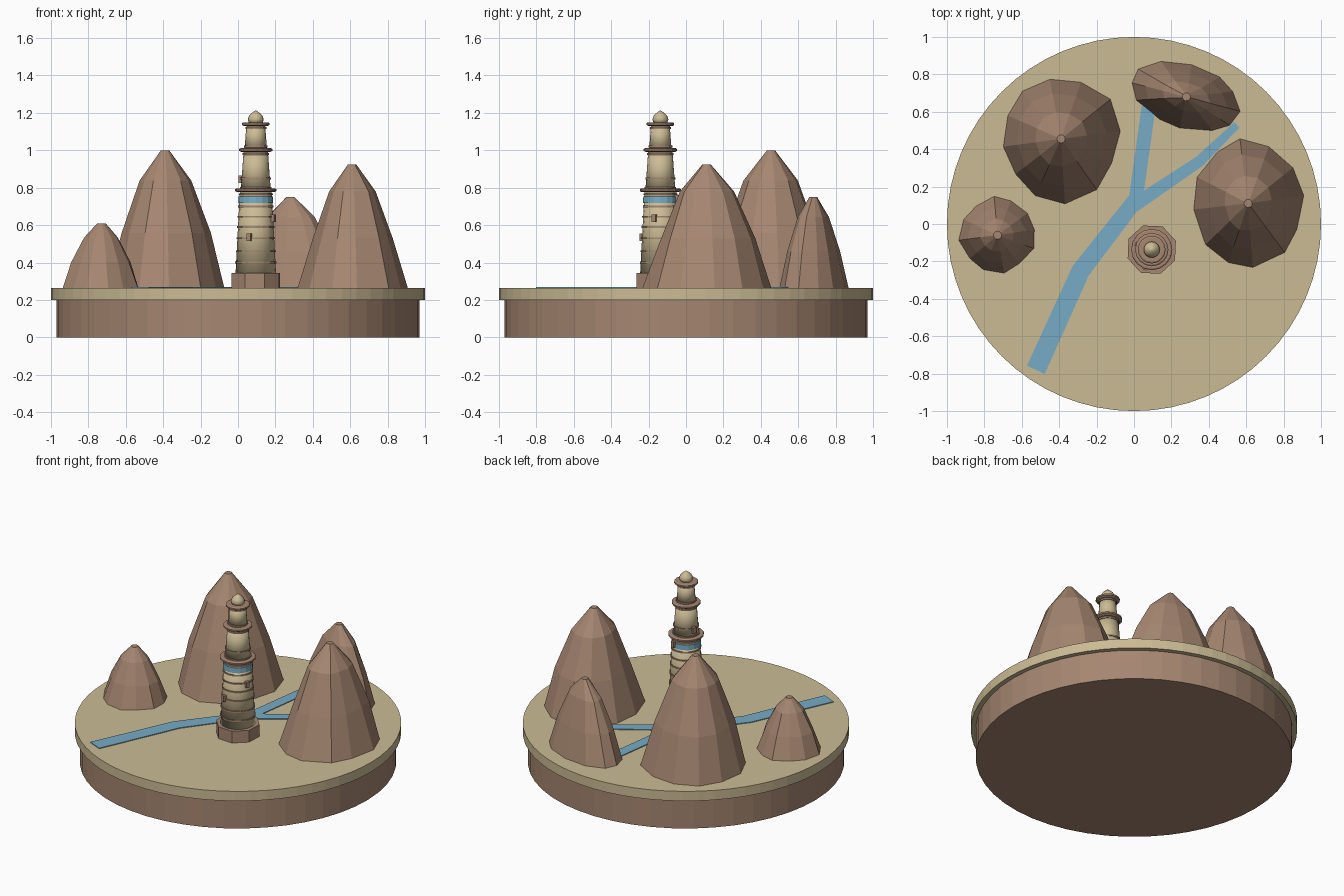
import bpy, bmesh, math, random
from mathutils import Vector

if "Cube" in bpy.data.objects:
    bpy.data.objects.remove(bpy.data.objects["Cube"])


def material(name, rgb):
    m = bpy.data.materials.new(name)
    m.use_nodes = True
    m.diffuse_color = (*rgb, 1)
    m.node_tree.nodes["Principled BSDF"].inputs["Base Color"].default_value = (*rgb, 1)
    return m


SAND = material("sand", (0.60, 0.50, 0.30))
BROWN = material("brown rock", (0.38, 0.24, 0.165))
BLUE = material("water blue", (0.18, 0.41, 0.56))


def finish(name, bm, mat, smooth=False):
    bmesh.ops.recalc_face_normals(bm, faces=bm.faces)
    mesh = bpy.data.meshes.new(name)
    bm.to_mesh(mesh)
    bm.free()
    mesh.materials.append(mat)
    for p in mesh.polygons:
        p.use_smooth = smooth
    ob = bpy.data.objects.new(name, mesh)
    bpy.context.collection.objects.link(ob)
    return ob


def loft(name, rings, mat, smooth=False):
    """Skin a closed solid through a list of rings of points."""
    bm = bmesh.new()
    loops = [[bm.verts.new(p) for p in ring] for ring in rings]
    n = len(loops[0])
    for low, high in zip(loops, loops[1:]):
        for i in range(n):
            j = (i + 1) % n
            bm.faces.new((low[i], low[j], high[j], high[i]))
    bm.faces.new(loops[0])
    bm.faces.new(loops[-1])
    return finish(name, bm, mat, smooth)


def lathe(name, centre, profile, mat, sides=24, smooth=False, turn=0.0):
    """Revolve (radius, height) pairs about a vertical axis."""
    x, y = centre
    angles = [turn + math.tau * i / sides for i in range(sides)]
    rings = [[(x + r * math.cos(a), y + r * math.sin(a), z) for a in angles]
             for r, z in profile]
    return loft(name, rings, mat, smooth)


# Round base
GROUND = 0.265
lathe("base_drum", (0, 0), [(0.97, 0), (0.97, 0.2)], BROWN, 48)
lathe("ground_disc", (0, 0), [(1, 0.2), (1, GROUND)], SAND, 64)


# Faceted mountains
def mountain(name, centre, rx, ry, top, turn=0.0, seed=1):
    rng = random.Random(seed)
    sides = 12
    spread = [rng.uniform(0.96, 1.04) for _ in range(sides)]
    slide = [rng.uniform(-0.07, 0.07) for _ in range(sides)]
    rings = []
    for t, s in [(0, 1), (0.4, 0.75), (0.78, 0.44), (1, 0)]:
        ring = []
        for i in range(sides):
            a = math.tau * (i + 0.25) / sides + slide[i]
            k = spread[i] * rng.uniform(0.97, 1.03) * s
            px = math.cos(a) * (rx * k if s else 0.022)
            py = math.sin(a) * (ry * k if s else 0.022)
            ring.append((centre[0] + px * math.cos(turn) - py * math.sin(turn),
                         centre[1] + px * math.sin(turn) + py * math.cos(turn),
                         GROUND + (top - GROUND) * t))
        rings.append(ring)
    loft(name, rings, BROWN)


mountain("mountain_tall", (-0.39, 0.455), 0.31, 0.335, 1.0, 0, 2)
mountain("mountain_left", (0.61, 0.11), 0.295, 0.33, 0.925, 0, 5)
mountain("mountain_back", (0.28, 0.68), 0.31, 0.175, 0.75, math.radians(-19), 7)
mountain("mountain_small", (-0.73, -0.06), 0.205, 0.2, 0.61, 0, 9)


# River ribbons lying on the ground
def ribbon(name, path):
    pts = [Vector((x, y)) for x, y, w in path]
    rings = []
    for i, (x, y, w) in enumerate(path):
        d = (pts[min(i + 1, len(pts) - 1)] - pts[max(i - 1, 0)]).normalized()
        side = Vector((-d.y, d.x)) * w / 2
        a, b = pts[i] + side, pts[i] - side
        low, high = GROUND - 0.002, GROUND + 0.005
        rings.append([(*a, low), (*b, low), (*b, high), (*a, high)])
    loft(name, rings, BLUE)


ribbon("river_main", [(-0.525, -0.78, 0.105), (-0.285, -0.25, 0.1), (0.01, 0.13, 0.085)])
ribbon("river_branch_straight", [(0.005, 0.1, 0.075), (0.08, 0.64, 0.075)])
ribbon("river_branch_bent", [(0.0, 0.1, 0.075), (0.35, 0.335, 0.06), (0.55, 0.53, 0.04)])

# Lighthouse-like tower: plinth and three tapering storeys
AXIS = (0.095, -0.137)
lathe("tower_plinth", AXIS, [(0.137, GROUND), (0.137, 0.345)], BROWN, 8,
      turn=math.radians(20))
storeys = [("lower", 0.108, 0.345, 0.085, 0.78), ("middle", 0.08, 0.79, 0.065, 0.995),
           ("upper", 0.06, 1.005, 0.05, 1.135)]
for label, r0, z0, r1, z1 in storeys:
    lathe(label + "_storey", AXIS, [(r0, z0), (r1, z1)], SAND, 16, True)


def wall_radius(z):
    for _, r0, z0, r1, z1 in storeys:
        if z <= z1:
            return r0 + (r1 - r0) * (z - z0) / (z1 - z0)


# Thin brown hoops around the walls
for i, z in enumerate((0.4, 0.46, 0.53, 0.59, 0.645, 0.7, 0.765, 0.8, 0.85, 0.98, 1.02, 1.12)):
    r = wall_radius(z)
    lathe(f"hoop_{i + 1}", AXIS, [(r - 0.01, z - 0.005), (r + 0.005, z - 0.005),
                                  (r + 0.005, z + 0.005), (r - 0.01, z + 0.005)], BROWN, 16)

# Blue painted band
lathe("blue_band", AXIS, [(wall_radius(0.715) + 0.005, 0.718),
                          (wall_radius(0.755) + 0.005, 0.752)], BLUE, 16)

# Galleries above each storey
for label, r, z in (("lower", 0.11, 0.787), ("middle", 0.089, 1.002), ("upper", 0.074, 1.14)):
    lathe(label + "_gallery", AXIS, [(r - 0.012, z - 0.011), (r, z - 0.005), (r, z + 0.005),
                                     (r - 0.008, z + 0.01)], BROWN, 16)

# Domed cap
lathe("tower_cap", AXIS, [(0.036, 1.145), (0.043, 1.165), (0.036, 1.185), (0.02, 1.2),
                          (0.004, 1.212)], SAND, 16, True)

# Windows spiralling up the tower
for i in range(4):
    z, a = 0.535 + 0.103 * i, math.radians(-110 + 90 * i)
    out = Vector((math.cos(a), math.sin(a)))
    across = Vector((-out.y, out.x)) * 0.012
    c = Vector(AXIS) + out * (wall_radius(z) + 0.004)
    foot = [c + across - out * 0.013, c - across - out * 0.013,
            c - across + out * 0.013, c + across + out * 0.013]
    loft(f"window_{i + 1}", [[(*p, z + h) for p in foot] for h in (-0.02, 0.02)], BROWN)
